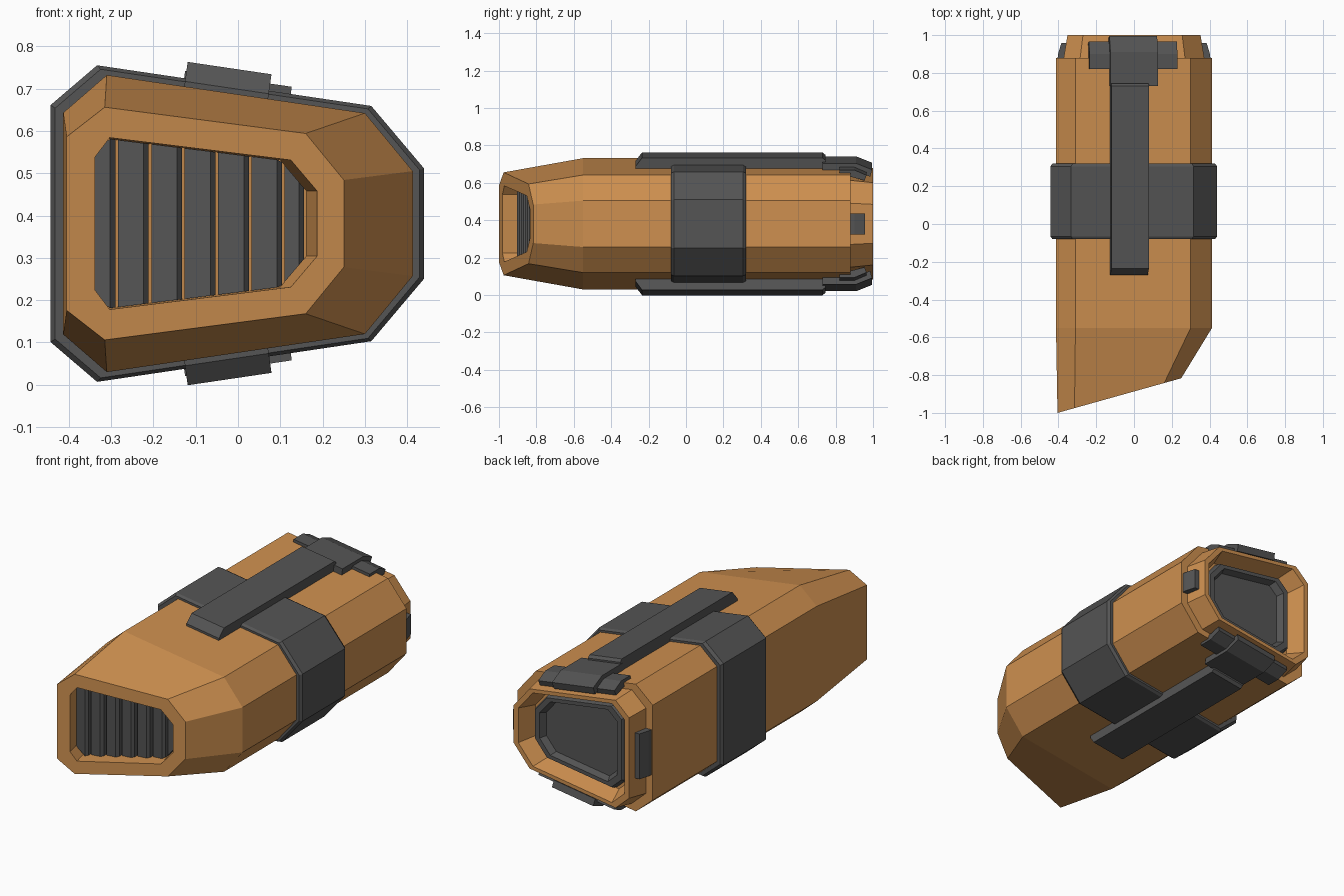
import bpy, bmesh

if "Cube" in bpy.data.objects:
    bpy.data.objects.remove(bpy.data.objects["Cube"])

C = 0.381                                   # height of the horizontal mirror plane
ORANGE = bpy.data.materials.new("orange")
ORANGE.diffuse_color = (0.62, 0.28, 0.08, 1)
ORANGE.use_nodes = True
ORANGE.node_tree.nodes["Principled BSDF"].inputs["Base Color"].default_value = ORANGE.diffuse_color
GREY = bpy.data.materials.new("dark_grey")
GREY.diffuse_color = (0.09, 0.09, 0.09, 1)
GREY.use_nodes = True
GREY.node_tree.nodes["Principled BSDF"].inputs["Base Color"].default_value = GREY.diffuse_color


def loft(name, rings, mat, caps=True, closed=False):
    """Skin a list of equal-length vertex rings."""
    bm = bmesh.new()
    vs = [[bm.verts.new(p) for p in r] for r in rings]
    n = len(vs[0])
    pairs = list(zip(vs, vs[1:])) + ([(vs[-1], vs[0])] if closed else [])
    for a, b in pairs:
        for i in range(n):
            j = (i + 1) % n
            bm.faces.new((a[i], a[j], b[j], b[i]))
    if caps and not closed:
        bm.faces.new(vs[0])
        bm.faces.new(vs[-1])
    bmesh.ops.recalc_face_normals(bm, faces=bm.faces[:])
    me = bpy.data.meshes.new(name)
    bm.to_mesh(me)
    bm.free()
    me.materials.append(mat)
    ob = bpy.data.objects.new(name, me)
    bpy.context.collection.objects.link(ob)
    return ob


def ring(half, y, s=1.0):
    """Eight-sided section from four (x, half height) points; y may depend on x."""
    pts = [(x, h) for x, h in half] + [(x, -h) for x, h in reversed(half)]
    return [(x * s, y(x) if callable(y) else y, C + h * s) for x, h in pts]


def nose(x):
    return -1.0 + 0.28 * (x + 0.405)        # slanted front plane


# Section outlines
HULL = [(-0.413, 0.262), (-0.31, 0.351), (0.30, 0.261), (0.413, 0.124)]
BAND = [(-0.443, 0.28), (-0.333, 0.374), (0.315, 0.278), (0.44, 0.13)]
FRONT = [(-0.405, 0.205), (-0.315, 0.275), (0.16, 0.213), (0.25, 0.103)]
MOUTH = [(-0.338, 0.157), (-0.303, 0.203), (0.125, 0.15), (0.187, 0.077)]
MOUTH_IN = [(x - 0.025, h) for x, h in MOUTH]
TAIL0 = [(-0.372, 0.235), (-0.285, 0.314), (0.27, 0.232), (0.372, 0.11)]
TAIL1 = [(-0.352, 0.222), (-0.27, 0.297), (0.255, 0.22), (0.352, 0.104)]

# Main hull with recessed intake and stepped, hollow tail
loft("hull", [
    ring(MOUTH_IN, lambda x: nose(x) + 0.11),
    ring(MOUTH, nose),
    ring(FRONT, nose),
    ring(HULL, -0.55),
    ring(HULL, 0.88),
    ring(TAIL0, 0.88),
    ring(TAIL1, 1.0),
    ring(TAIL1, 1.0, 0.92),
    ring(TAIL1, 0.90, 0.82),
], ORANGE)

# Exhaust frame and tray set into the tail
loft("exhaust_tray", [
    ring(TAIL1, 0.89, 0.79),
    ring(TAIL1, 0.93, 0.77),
    ring(TAIL1, 0.94, 0.75),
    ring(TAIL1, 0.94, 0.67),
    ring(TAIL1, 0.905, 0.62),
], GREY)

# Band around the middle with bevelled edges
loft("middle_band", [
    ring(HULL, -0.08), ring(BAND, -0.08, 0.975), ring(BAND, -0.065),
    ring(BAND, 0.305), ring(BAND, 0.32, 0.975), ring(HULL, 0.32),
], GREY, closed=True)


# Intake slats, stepped along the slanted opening
def mouth_half(x):
    (x0, h0), (x1, h1), (x2, h2), (x3, h3) = MOUTH_IN
    for (a, p), (b, q) in (((x0, h0), (x1, h1)), ((x1, h1), (x2, h2)), ((x2, h2), (x3, h3))):
        if x <= b:
            return p + (q - p) * max(0, x - a) / (b - a)
    return h3


edges = [-0.361, -0.284, -0.205, -0.126, -0.047, 0.032, 0.110, 0.162]
for i, (a, b) in enumerate(zip(edges, edges[1:])):
    b -= 0.006
    ya = nose(a) + 0.085
    plan = [(a, ya + 0.004), (b - 0.012, ya - 0.002), (b, ya + 0.012), (b, ya + 0.05), (a, ya + 0.05)]
    loft(f"intake_slat_{i + 1}",
         [[(x, y, C + s * mouth_half(x)) for x, y in plan] for s in (-1, 1)], GREY)


# Plates lying on the sloping top and mirrored underneath
def plate(name, x0, x1, profile):
    for s, side in ((1, "top"), (-1, "bottom")):
        loft(f"{name}_{side}", [
            [(x + 0.14 * o, y, C + s * (0.351 - 0.1475 * (x + 0.31) + o)) for y, o in profile]
            for x in (x0, x1)], GREY)


plate("long_rail", -0.127, 0.071,
      [(-0.27, -0.005), (-0.27, 0.012), (-0.235, 0.058), (0.73, 0.058), (0.745, 0.045), (0.745, -0.005)])
plate("tail_clasp", -0.13, 0.122,
      [(0.73, -0.005), (0.73, 0.036), (0.91, 0.036), (0.995, 0.002), (0.985, -0.035), (0.90, -0.005)])
plate("tail_clasp_wing", -0.237, 0.228,
      [(0.82, -0.01), (0.82, 0.016), (0.90, 0.016), (0.965, -0.012), (0.955, -0.04), (0.88, -0.02)])

# Side tabs on the tail
for s, h, side in ((1, 0.056, "right"), (-1, 0.125, "left")):
    plan = [(0.345, 0.87), (0.405, 0.87), (0.402, 0.90), (0.385, 0.957), (0.345, 0.957)]
    loft(f"side_tab_{side}", [[(s * x, y, C + k * h) for x, y in plan] for k in (-1, 1)], GREY)
